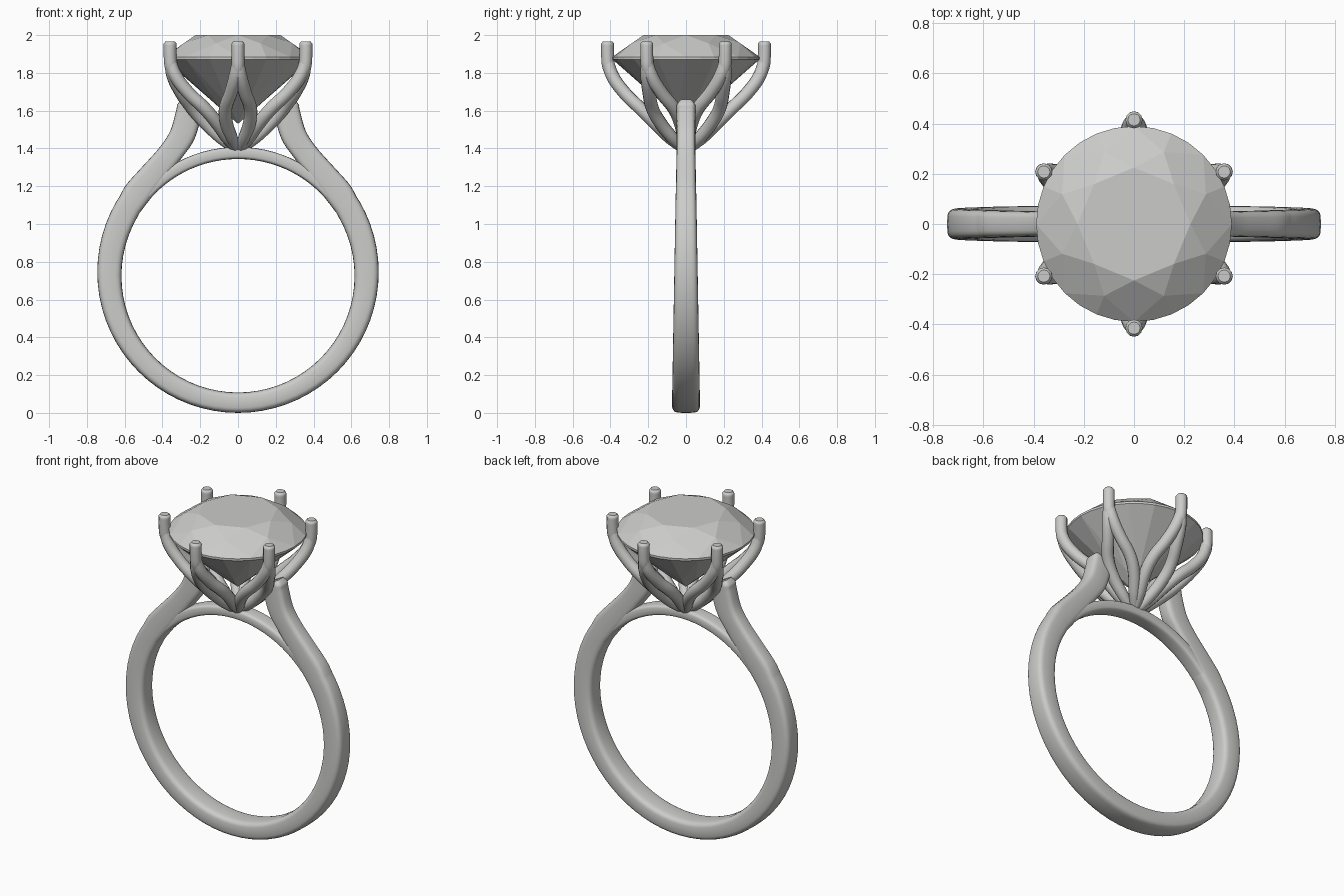
import bpy, bmesh
from math import sin, cos, pi, radians, copysign
from mathutils import Vector

if "Cube" in bpy.data.objects:
    bpy.data.objects.remove(bpy.data.objects["Cube"])

metal = bpy.data.materials.new("pale_grey")
metal.use_nodes = True
GREY = (0.6, 0.6, 0.59, 1)
metal.diffuse_color = GREY
metal.node_tree.nodes["Principled BSDF"].inputs["Base Color"].default_value = GREY


def activate(ob):
    bpy.ops.object.select_all(action='DESELECT')
    ob.select_set(True)
    bpy.context.view_layer.objects.active = ob


def mesh_object(name, bm, smooth=True):
    bmesh.ops.recalc_face_normals(bm, faces=bm.faces[:])
    me = bpy.data.meshes.new(name)
    bm.to_mesh(me)
    bm.free()
    me.materials.append(metal)
    ob = bpy.data.objects.new(name, me)
    bpy.context.collection.objects.link(ob)
    if smooth:
        activate(ob)
        bpy.ops.object.shade_smooth_by_angle(angle=radians(40))
    return ob


def loft(name, stations, sides=24):
    """Sweep a rounded-box section through (inner xz, outer xz, half width)."""
    bm = bmesh.new()
    rings = []
    for (ix, iz), (ox, oz), w in stations:
        ring = []
        for s in range(sides):
            c, n = cos(2 * pi * s / sides), sin(2 * pi * s / sides)
            u = 0.5 + 0.5 * copysign(abs(c) ** 0.5, c)
            v = copysign(abs(n) ** 0.5, n) * w
            ring.append(bm.verts.new((ix + (ox - ix) * u, v, iz + (oz - iz) * u)))
        rings.append(ring)
    for a, b in zip(rings, rings[1:]):
        for s in range(sides):
            t = (s + 1) % sides
            bm.faces.new((a[s], a[t], b[t], b[s]))
    bm.faces.new(rings[0])
    bm.faces.new(rings[-1])
    return mesh_object(name, bm)


def smooth_rows(rows, steps=5):
    """Catmull-Rom interpolation of rows of numbers."""
    p = [Vector(r) for r in [rows[0]] + rows + [rows[-1]]]
    out = []
    for a, b, c, d in zip(p, p[1:], p[2:], p[3:]):
        for k in range(steps):
            t = k / steps
            out.append(0.5 * (2 * b + (c - a) * t + (2 * a - 5 * b + 4 * c - d) * t * t
                              + (3 * b - a - 3 * c + d) * t ** 3))
    return out + [p[-1]]


def tube(name, points, radius):
    """Round tube through (x, y, z, radius factor) points."""
    cu = bpy.data.curves.new(name, 'CURVE')
    cu.dimensions = '3D'
    cu.bevel_depth, cu.bevel_resolution = radius, 4
    cu.resolution_u, cu.use_fill_caps = 6, True
    sp = cu.splines.new('BEZIER')
    sp.bezier_points.add(len(points) - 1)
    for bp, (x, y, z, r) in zip(sp.bezier_points, points):
        bp.co, bp.radius = (x, y, z), r
        bp.handle_left_type = bp.handle_right_type = 'AUTO'
    cu.materials.append(metal)
    ob = bpy.data.objects.new(name, cu)
    bpy.context.collection.objects.link(ob)
    activate(ob)
    bpy.ops.object.convert(target='MESH')
    bpy.ops.object.shade_smooth_by_angle(angle=radians(40))


# Shank: round band below, opening into two shoulders that reach the head
INNER, CENTRE, OUTER = 0.617, 0.725, 0.745
half = []
for deg in range(-90, 31, 5):
    a = radians(deg)
    half.append(((INNER * cos(a), CENTRE + INNER * sin(a)),
                 (OUTER * cos(a), OUTER + OUTER * sin(a)),
                 0.062 - 0.012 * sin(a)))
shoulder = [(0.52, 1.06, 0.63, 1.14), (0.46, 1.138, 0.59, 1.21), (0.385, 1.235, 0.505, 1.305),
            (0.305, 1.34, 0.42, 1.40), (0.235, 1.44, 0.36, 1.49),
            (0.20, 1.55, 0.328, 1.60), (0.205, 1.59, 0.32, 1.635), (0.225, 1.62, 0.295, 1.66)]
rows = smooth_rows(shoulder)
for k, r in enumerate(rows):
    w = 0.056 - 0.006 * min(1, k / 15)
    if k > len(rows) - 5:
        w -= 0.004 * (k - len(rows) + 5)
    half.append(((r[0], r[1]), (r[2], r[3]), w))
mirrored = [((-i[0], i[1]), (-o[0], o[1]), w) for i, o, w in reversed(half[1:])]
loft("shank", mirrored + half)

# Bridge closing the finger hole under the head
bridge = []
for deg in range(42, 139, 4):
    a = radians(deg)
    lo, hi = INNER + 0.002, INNER + 0.066
    bridge.append(((lo * cos(a), CENTRE + lo * sin(a)), (hi * cos(a), CENTRE + hi * sin(a)), 0.049))
loft("bridge", bridge)

# Six prongs, each a stem that splits into two petal-shaped strands
stem = [(0.375, 1.76, 0, 0.9), (0.408, 1.83, 0, 1), (0.415, 1.89, 0, 1),
        (0.415, 1.955, 0, 1), (0.415, 1.967, 0, 0.72)]
strand = [(0.413, 1.86, 0, 0.9), (0.392, 1.79, 0.012, 1), (0.33, 1.70, 0.036, 1),
          (0.24, 1.61, 0.066, 1), (0.17, 1.54, 0.062, 1), (0.09, 1.46, 0.035, 0.95),
          (0.015, 1.395, 0.008, 0.7)]


def place(path, angle, side):
    return [(r * cos(angle) - side * off * sin(angle),
             r * sin(angle) + side * off * cos(angle), z, f) for r, z, off, f in path]


for k in range(6):
    angle = radians(30 + 60 * k)
    tube(f"prong_stem_{k + 1}", place(stem, angle, 1), 0.034)
    for side, label in ((1, "a"), (-1, "b")):
        tube(f"prong_strand_{k + 1}{label}", place(strand, angle, side), 0.035)

# Round brilliant stone: table, star, kite and girdle facets, pointed pavilion
bm = bmesh.new()


def ring(count, radius, z, shift=0.0):
    return [bm.verts.new((radius * cos(2 * pi * (i + shift) / count),
                          radius * sin(2 * pi * (i + shift) / count), z)) for i in range(count)]


table = ring(8, 0.225, 2.0)
crown = ring(8, 0.31, 1.957, 0.5)
top_girdle = ring(32, 0.39, 1.885)
low_girdle = ring(32, 0.39, 1.872)
pavilion = ring(8, 0.10, 1.613, 0.5)
culet = bm.verts.new((0, 0, 1.53))
bm.faces.new(table)
for i in range(8):
    n, g = (i + 1) % 8, 4 * i
    bm.faces.new((table[i], table[n], crown[i]))
    bm.faces.new((table[i], crown[i], top_girdle[g], crown[i - 1]))
    bm.faces.new((culet, pavilion[i - 1], low_girdle[g], pavilion[i]))
    for start in (g, g + 2):
        span = [(start + j) % 32 for j in range(3)]
        bm.faces.new([crown[i]] + [top_girdle[j] for j in span])
        bm.faces.new([pavilion[i]] + [low_girdle[j] for j in span])
for i in range(32):
    n = (i + 1) % 32
    bm.faces.new((top_girdle[i], top_girdle[n], low_girdle[n], low_girdle[i]))
mesh_object("stone", bm, smooth=False)
